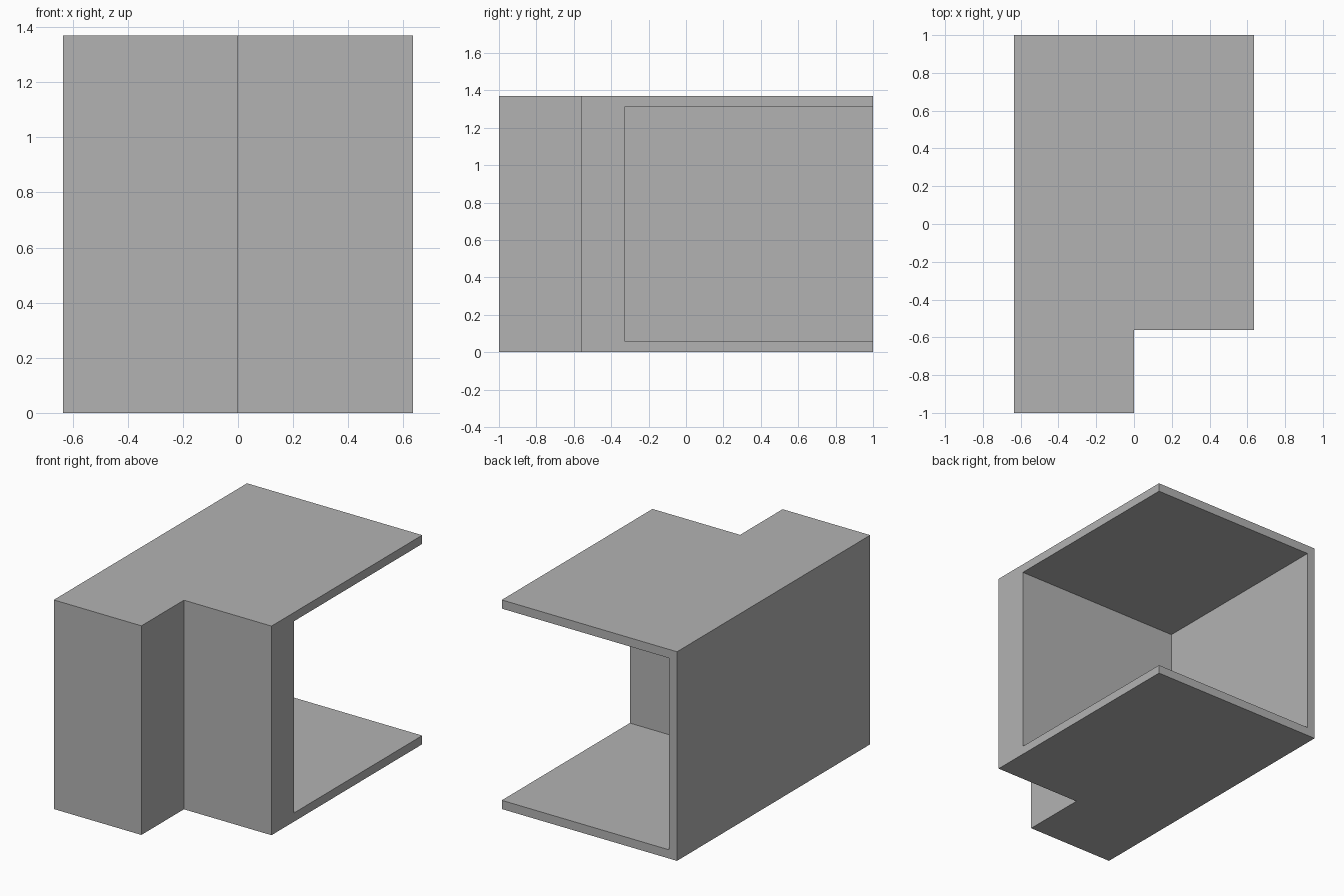
import bpy
import bmesh

cube = bpy.data.objects.get("Cube")
if cube:
    bpy.data.objects.remove(cube, do_unlink=True)

HALF_W, HALF_D, HEIGHT = 0.635, 1.0, 1.37
SHELL = 0.057            # thickness of side wall, floor and roof
STEP_Y = -0.56           # front of the recessed half
INNER_Y = -0.325         # inside face of the front wall

grey = bpy.data.materials.new("plain grey")
grey.use_nodes = True
color = (0.45, 0.45, 0.45, 1)
grey.diffuse_color = color
grey.node_tree.nodes["Principled BSDF"].inputs["Base Color"].default_value = color


def prism(name, outline, z0, z1):
    """Extrude a plan outline from z0 to z1."""
    bm = bmesh.new()
    face = bm.faces.new([bm.verts.new((x, y, z0)) for x, y in outline])
    top = bmesh.ops.extrude_face_region(bm, geom=[face])["geom"]
    verts = [g for g in top if isinstance(g, bmesh.types.BMVert)]
    bmesh.ops.translate(bm, verts=verts, vec=(0, 0, z1 - z0))
    bmesh.ops.recalc_face_normals(bm, faces=bm.faces)
    mesh = bpy.data.meshes.new(name)
    bm.to_mesh(mesh)
    bm.free()
    mesh.materials.append(grey)
    obj = bpy.data.objects.new(name, mesh)
    bpy.context.collection.objects.link(obj)
    return obj


# Stepped outer body
shell = prism("room_shell", [
    (-HALF_W, -HALF_D), (0, -HALF_D), (0, STEP_Y),
    (HALF_W, STEP_Y), (HALF_W, HALF_D), (-HALF_W, HALF_D)], 0, HEIGHT)

# Interior space, running out through the back and the open side
x0, x1, y1 = SHELL - HALF_W, HALF_W + 0.2, HALF_D + 0.2
cutter = prism("interior_cutter", [
    (x0, INNER_Y), (x1, INNER_Y), (x1, y1), (x0, y1)], SHELL, HEIGHT - SHELL)
cutter.hide_render = True

cut = shell.modifiers.new("hollow", "BOOLEAN")
cut.operation = "DIFFERENCE"
cut.solver = "EXACT"
cut.object = cutter

# Bake the cut and discard the cutter
bpy.context.view_layer.objects.active = shell
shell.select_set(True)
bpy.ops.object.modifier_apply(modifier=cut.name)
bpy.data.objects.remove(cutter, do_unlink=True)
